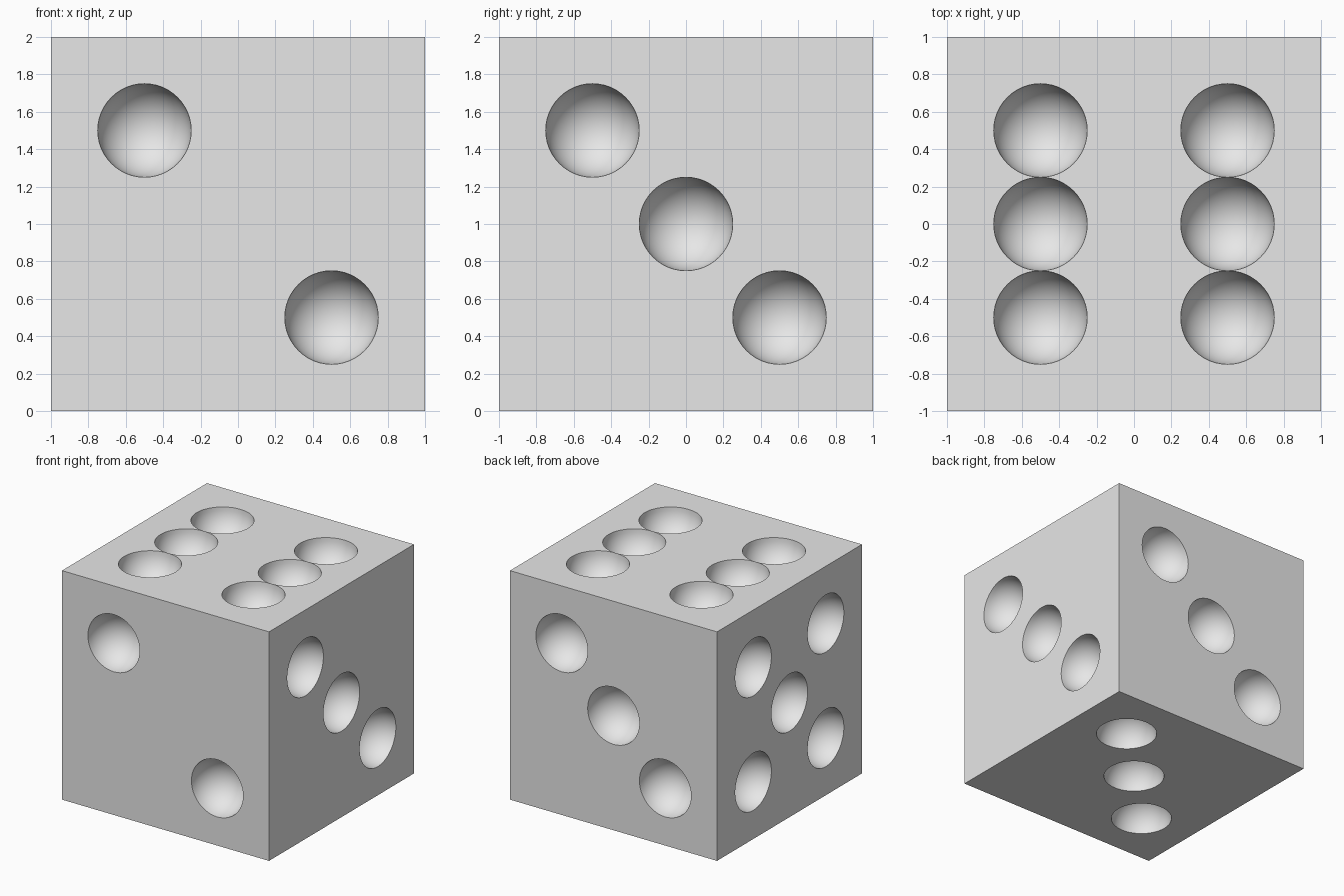
import bpy
import bmesh
from math import sin, cos, pi
from mathutils import Vector

default = bpy.data.objects.get("Cube")
if default:
    bpy.data.objects.remove(default)

RADIUS = 0.25      # pip radius, also the size of one grid cell
QUARTER = 12       # segments per quarter circle
RINGS = 12         # rings from rim to pit bottom

# Pip layouts as (u, v) in steps of half a unit
DIAGONAL = [(-1, 1), (0, 0), (1, -1)]
TWO = [(-1, 1), (1, -1)]
FIVE = [(0, 0), (-1, -1), (-1, 1), (1, -1), (1, 1)]
SIX = [(u, v) for u in (-1, 1) for v in (-1, 0, 1)]

X, Y, Z = Vector((1, 0, 0)), Vector((0, 1, 0)), Vector((0, 0, 1))
# Each side: right direction, up direction (seen from outside), pips
SIDES = [
    (X, Z, TWO),         # front
    (Y, Z, DIAGONAL),    # right
    (-X, Z, DIAGONAL),   # back
    (-Y, Z, FIVE),       # left
    (X, Y, SIX),         # top
    (-X, Y, DIAGONAL),   # bottom
]

bm = bmesh.new()


def add_face(points, smooth=False):
    face = bm.faces.new([bm.verts.new(p) for p in points])
    face.smooth = smooth


def add_side(right, up, pips):
    normal = right.cross(up)

    def place(u, v, depth=0.0):
        return right * u + up * v + normal * (1 - depth) + Z

    # Flat squares wherever there is no pip
    covered = {(2 * u + i, 2 * v + j) for u, v in pips
               for i in (-1, 0) for j in (-1, 0)}
    for i in range(-4, 4):
        for j in range(-4, 4):
            if (i, j) not in covered:
                add_face([place((i + a) * RADIUS, (j + b) * RADIUS)
                          for a, b in ((0, 0), (1, 0), (1, 1), (0, 1))])

    for pu, pv in pips:
        cu, cv = pu / 2, pv / 2

        def pit(step, ring):
            a, b = step * pi / 2 / QUARTER, ring * pi / 2 / RINGS
            r = RADIUS * cos(b)
            return place(cu + r * cos(a), cv + r * sin(a), RADIUS * sin(b))

        for step in range(4 * QUARTER):
            # Flat fan between the round rim and its square corner
            middle = (step // QUARTER + 0.5) * pi / 2
            reach = RADIUS * 2 ** 0.5
            corner = place(cu + reach * cos(middle), cv + reach * sin(middle))
            add_face([corner, pit(step + 1, 0), pit(step, 0)])
            # Hemispherical hollow
            for ring in range(RINGS - 1):
                add_face([pit(step, ring), pit(step + 1, ring),
                          pit(step + 1, ring + 1), pit(step, ring + 1)], True)
            add_face([pit(step, RINGS - 1), pit(step + 1, RINGS - 1),
                      pit(0, RINGS)], True)


for side in SIDES:
    add_side(*side)
bmesh.ops.remove_doubles(bm, verts=bm.verts, dist=0.0005)

# Keep the rims and cube edges crisp
for edge in bm.edges:
    if len(edge.link_faces) != 2 or edge.calc_face_angle(0) > 0.6:
        edge.smooth = False

mesh = bpy.data.meshes.new("die")
bm.to_mesh(mesh)
bm.free()
die = bpy.data.objects.new("die", mesh)
bpy.context.collection.objects.link(die)

# Plain grey material
grey = bpy.data.materials.new("light grey")
grey.use_nodes = True
colour = (0.8, 0.8, 0.8, 1)
grey.diffuse_color = colour
grey.node_tree.nodes["Principled BSDF"].inputs["Base Color"].default_value = colour
mesh.materials.append(grey)
